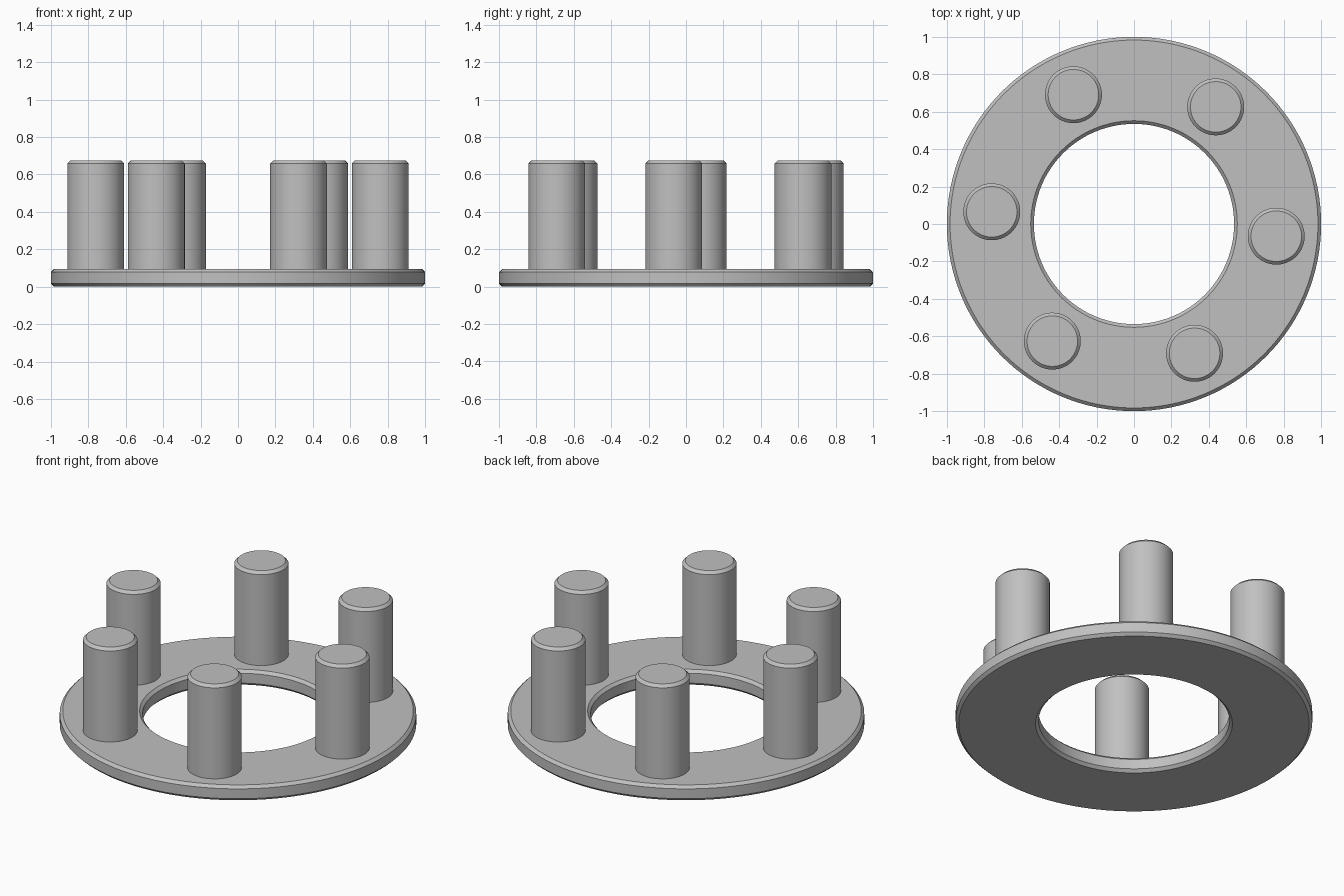
import bpy, math
from math import radians, cos, sin

if "Cube" in bpy.data.objects:
    bpy.data.objects.remove(bpy.data.objects["Cube"])

RING_H, TOP, BEVEL = 0.095, 0.675, 0.017
PIN_R, PIN_ORBIT = 0.152, 0.763

grey = bpy.data.materials.new("plain_grey")
grey.use_nodes = True
color = (0.53, 0.53, 0.53, 1)
grey.diffuse_color = color
grey.node_tree.nodes["Principled BSDF"].inputs["Base Color"].default_value = color


def lathe(name, profile, steps, location=(0, 0, 0), closed=False):
    """Revolve an (r, z) profile; open profiles are capped at both ends."""
    n = len(profile)
    verts = [(r * cos(2 * math.pi * i / steps), r * sin(2 * math.pi * i / steps), z)
             for i in range(steps) for r, z in profile]
    faces = []
    for i in range(steps):
        a, b = i * n, (i + 1) % steps * n
        for j in range(n if closed else n - 1):
            k = (j + 1) % n
            faces.append((a + j, b + j, b + k, a + k))
    if not closed:
        faces.append([i * n for i in reversed(range(steps))])
        faces.append([i * n + n - 1 for i in range(steps)])
    mesh = bpy.data.meshes.new(name)
    mesh.from_pydata(verts, [], faces)
    mesh.materials.append(grey)
    obj = bpy.data.objects.new(name, mesh)
    obj.location = location
    bpy.context.collection.objects.link(obj)
    bpy.ops.object.select_all(action='DESELECT')
    obj.select_set(True)
    bpy.context.view_layer.objects.active = obj
    bpy.ops.object.shade_smooth_by_angle(angle=radians(30))
    return obj


# Flat ring with chamfered rims, inside and out
inner, outer = 0.535, 1.0
lathe("base_ring", [
    (inner + BEVEL, 0), (outer - BEVEL, 0), (outer, BEVEL), (outer, RING_H - BEVEL),
    (outer - BEVEL, RING_H), (inner + BEVEL, RING_H), (inner, RING_H - BEVEL), (inner, BEVEL),
], 128, closed=True)

# Six evenly spaced upright pins with chamfered tops
for i in range(6):
    a = radians(60 * i - 4.9)
    lathe(f"pin_{i + 1}", [
        (PIN_R, RING_H - 0.01), (PIN_R, TOP - BEVEL), (PIN_R - BEVEL, TOP),
    ], 64, (PIN_ORBIT * cos(a), PIN_ORBIT * sin(a), 0))
